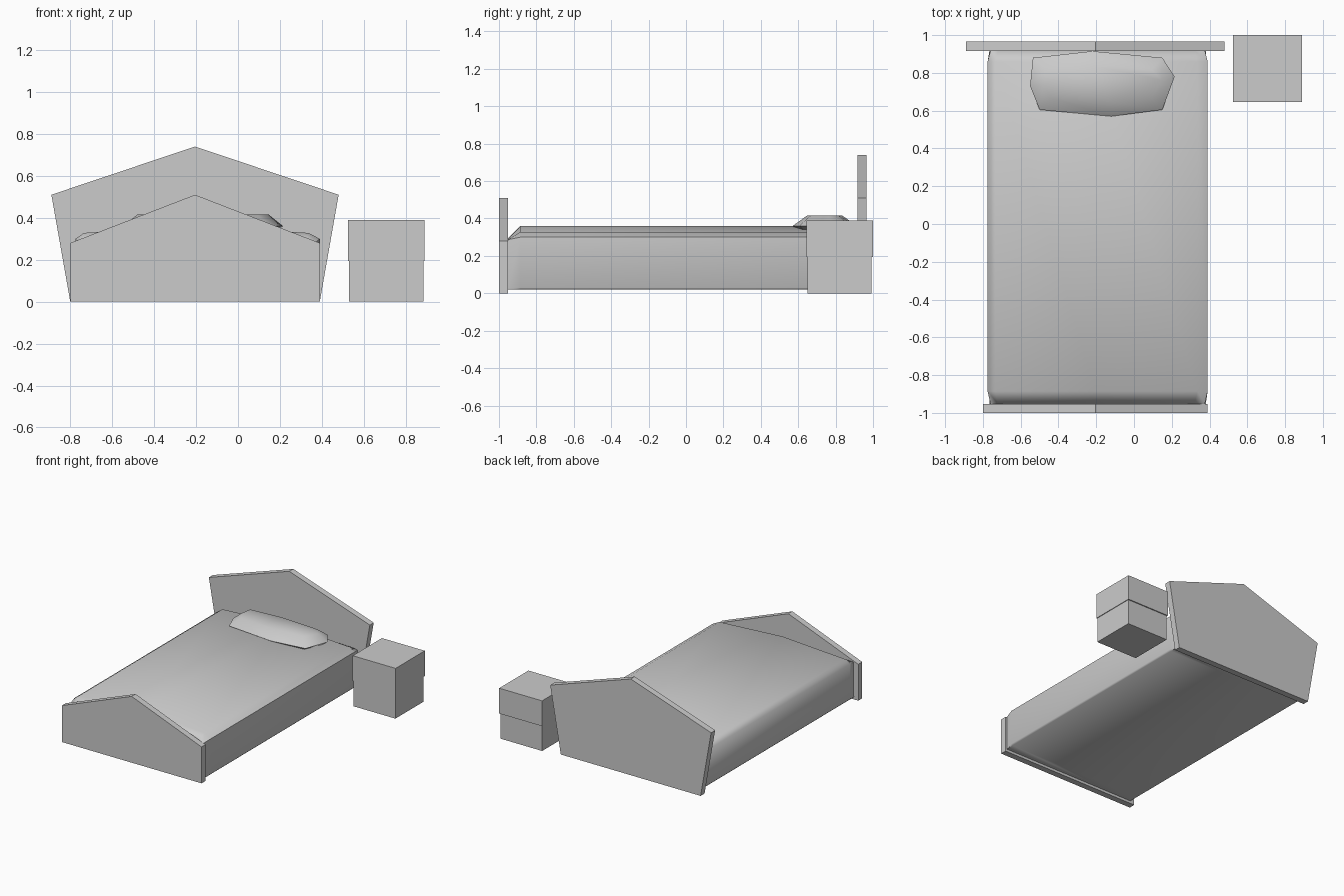
import bpy, bmesh

if "Cube" in bpy.data.objects:
    bpy.data.objects.remove(bpy.data.objects["Cube"])


def finish(name, bm, smooth=False):
    bmesh.ops.recalc_face_normals(bm, faces=bm.faces)
    mesh = bpy.data.meshes.new(name)
    bm.to_mesh(mesh)
    bm.free()
    obj = bpy.data.objects.new(name, mesh)
    bpy.context.collection.objects.link(obj)
    if smooth:
        for p in mesh.polygons:
            p.use_smooth = True
        mesh.set_sharp_from_angle(angle=1.05)
    return obj


def loft(name, rings, smooth=False):
    """Skin equal-length rings of points and cap both ends."""
    bm = bmesh.new()
    loops = [[bm.verts.new(p) for p in ring] for ring in rings]
    n = len(loops[0])
    for a, b in zip(loops, loops[1:]):
        for i in range(n):
            j = (i + 1) % n
            bm.faces.new((a[i], a[j], b[j], b[i]))
    bm.faces.new(loops[0])
    bm.faces.new(loops[-1])
    return finish(name, bm, smooth)


def board(name, profile, y0, y1):
    return loft(name, [[(x, y, z) for x, z in profile] for y in (y0, y1)])


def box(name, x0, x1, y0, y1, z0, z1):
    base = [(x0, y0), (x1, y0), (x1, y1), (x0, y1)]
    return loft(name, [[(x, y, z) for x, y in base] for z in (z0, z1)])


# Peaked end boards
board("headboard", [(-0.80, 0), (0.39, 0), (0.48, 0.51), (-0.205, 0.74), (-0.89, 0.51)],
      0.917, 0.965)
board("footboard", [(-0.80, 0), (0.39, 0), (0.39, 0.28), (-0.205, 0.51), (-0.80, 0.28)],
      -1.0, -0.952)

# Mattress: crowned cross-section, lowered at both ends for a rounded edge
def section(y, drop, inset):
    return [(x, y, z) for x, z in [
        (-0.765, 0.02), (0.38, 0.02), (0.39 - inset, 0.03), (0.39 - inset, 0.30 - drop * 0.2),
        (0.335 - inset, 0.328 - drop * 0.6), (-0.2, 0.36 - drop),
        (-0.735 + inset, 0.328 - drop * 0.6), (-0.775 + inset, 0.30 - drop * 0.2),
        (-0.775 + inset, 0.03)]]

loft("mattress", [section(-0.952, 0.065, 0.015), section(-0.885, 0, 0),
                  section(0.86, 0, 0), section(0.918, 0.05, 0.015)], smooth=True)

# Pillow: irregular outline, narrowed at the bottom and top
outline = [(-0.535, 0.88), (-0.22, 0.915), (0.15, 0.88), (0.215, 0.78),
           (0.15, 0.605), (-0.12, 0.57), (-0.5, 0.605), (-0.55, 0.73)]
cx, cy = -0.165, 0.74
rings = []
for sx, sy, z in [(0.85, 0.7, 0.32), (1, 1, 0.36), (0.82, 0.55, 0.415)]:
    rings.append([(cx + (x - cx) * sx, cy + (y - cy) * sy, z) for x, y in outline])
loft("pillow", rings, smooth=True)

# Bedside cabinet, lower half very slightly narrower
box("cabinet_lower", 0.53, 0.885, 0.65, 0.992, 0, 0.195)
box("cabinet_upper", 0.525, 0.89, 0.645, 1.0, 0.195, 0.39)
